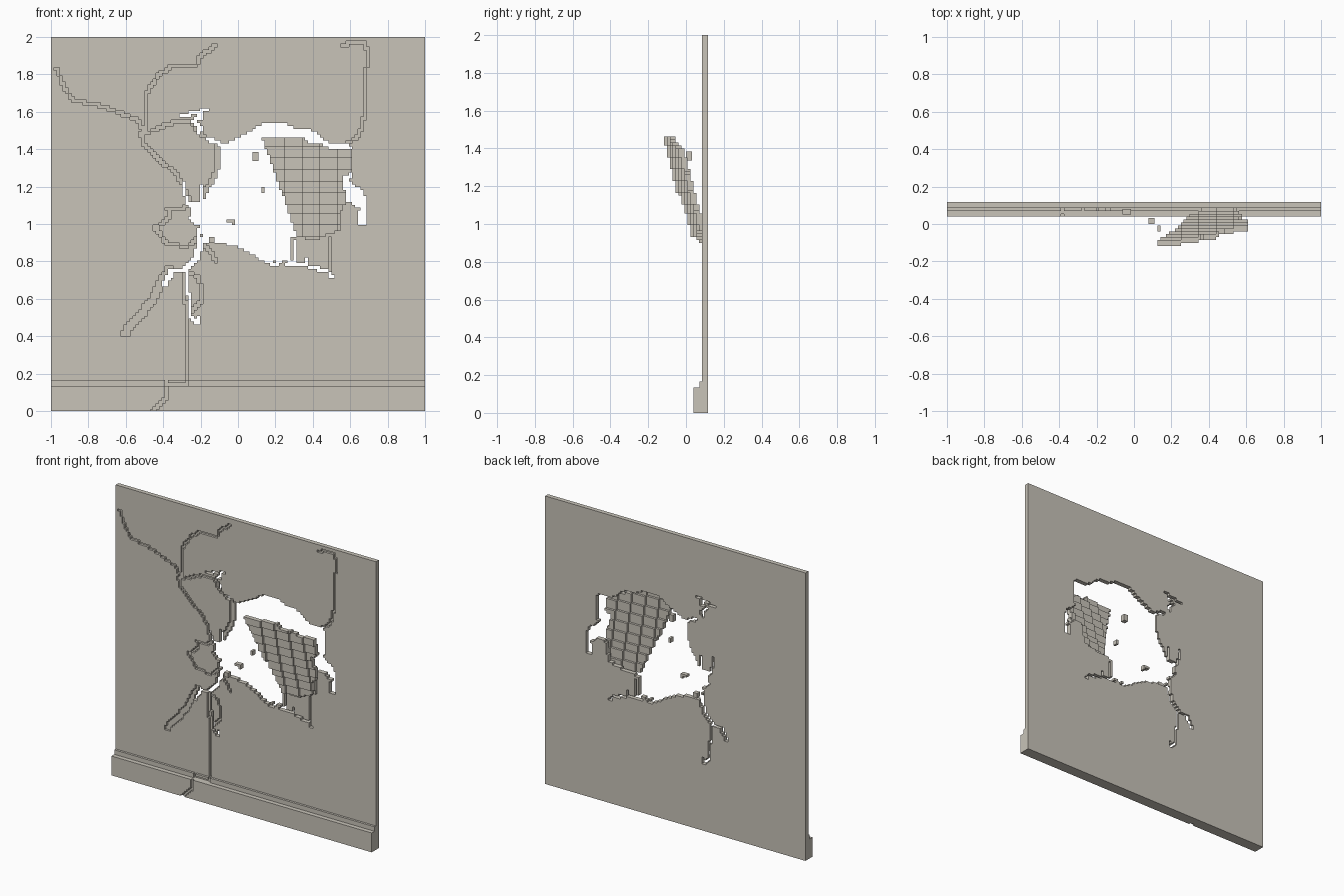
import bpy, bmesh, math

if "Cube" in bpy.data.objects:
    bpy.data.objects.remove(bpy.data.objects["Cube"])

H = 1 / 64          # block size
N = 128             # blocks across the wall
BACK = 7.5 * H      # rear plane of the wall

plaster = bpy.data.materials.new("warm_grey_plaster")
plaster.diffuse_color = (0.58, 0.55, 0.485, 1)
plaster.use_nodes = True
plaster.node_tree.nodes["Principled BSDF"].inputs["Base Color"].default_value = plaster.diffuse_color


def zc(k):
    """Row edge height; rows sit slightly low so the skirting lands right."""
    return min(max(k * H - 0.0065, 0), 2)


def cell(x, z):
    return math.floor((x + 1) / H), math.floor((z + 0.0065) / H)


def inside(x, z, poly):
    hit = False
    for (ax, az), (bx, bz) in zip(poly, poly[1:] + poly[:1]):
        if (az > z) != (bz > z) and x < (bx - ax) * (z - az) / (bz - az) + ax:
            hit = not hit
    return hit


def fill(poly):
    return {(i, k) for i in range(N) for k in range(N + 1)
            if inside(-1 + (i + .5) * H, (k + .5) * H - 0.0065, poly)}


def trace(path, width=1):
    """Blocks touched by a polyline."""
    out = set()
    for (ax, az), (bx, bz) in zip(path, path[1:]):
        n = int(math.hypot(bx - ax, bz - az) / H * 4) + 1
        for s in range(n + 1):
            i, k = cell(ax + (bx - ax) * s / n, az + (bz - az) * s / n)
            out |= {(i + d, k) for d in range(width)}
    return out


def build(name, cols):
    """Stepped solid from {(i, k): (front, back)} columns."""
    bm = bmesh.new()

    def quad(*pts):
        bm.faces.new([bm.verts.new(p) for p in pts])

    for (i, k), (f, b) in cols.items():
        x0, x1, z0, z1 = -1 + i * H, -1 + (i + 1) * H, zc(k), zc(k + 1)
        quad((x0, f, z0), (x1, f, z0), (x1, f, z1), (x0, f, z1))
        quad((x0, b, z0), (x0, b, z1), (x1, b, z1), (x1, b, z0))
        sides = [((1, 0), (x1, z0), (x1, z1)), ((-1, 0), (x0, z1), (x0, z0)),
                 ((0, 1), (x1, z1), (x0, z1)), ((0, -1), (x0, z0), (x1, z0))]
        for (di, dk), p, q in sides:
            nf, nb = cols.get((i + di, k + dk), (b, b))
            for lo, hi in ((f, min(b, nf)), (max(f, nb), b)):
                if hi - lo > 1e-5:
                    quad((p[0], lo, p[1]), (p[0], hi, p[1]),
                         (q[0], hi, q[1]), (q[0], lo, q[1]))
    bmesh.ops.remove_doubles(bm, verts=bm.verts, dist=1e-5)
    bmesh.ops.dissolve_limit(bm, angle_limit=0.01, verts=bm.verts, edges=bm.edges)
    me = bpy.data.meshes.new(name)
    bm.to_mesh(me)
    bm.free()
    me.materials.append(plaster)
    bpy.context.collection.objects.link(bpy.data.objects.new(name, me))


# Main breach through the wall
hole = fill([(-.1, 1.42), (0, 1.46), (.08, 1.5), (.13, 1.54), (.26, 1.54), (.3, 1.51),
             (.4, 1.5), (.47, 1.44), (.61, 1.42), (.61, 1.27), (.6, 1.23), (.66, 1.18),
             (.69, 1.13), (.69, 1.0), (.64, 1.0), (.65, 1.08), (.58, 1.13), (.53, 1.1),
             (.52, .98), (.4, .95), (.32, .94), (.28, .93), (.29, .8), (.22, .8),
             (.13, .81), (.03, .86), (-.02, .89), (-.2, .9), (-.2, .98), (-.26, 1.02),
             (-.25, 1.11), (-.19, 1.12), (-.12, 1.24), (-.1, 1.3)])

# Narrow splits that go right through
for path, w in [([(-.3, 1.58), (-.22, 1.595), (-.2, 1.57), (-.24, 1.55), (-.2, 1.52), (-.21, 1.48)], 1),
                ([(-.24, 1.59), (-.17, 1.61)], 1),
                ([(-.16, 1.45), (-.08, 1.42), (.02, 1.45)], 2),
                ([(-.29, 1.22), (-.28, 1.14), (-.25, 1.09)], 1),
                ([(-.2, 1.13), (-.19, 1.2)], 1),
                ([(-.21, .97), (-.22, .84), (-.25, .8), (-.28, .76), (-.36, .75), (-.4, .68)], 2),
                ([(-.28, .75), (-.27, .62)], 1),
                ([(-.26, .62), (-.25, .5), (-.21, .47), (-.21, .5)], 1),
                ([(.12, .82), (.2, .78), (.24, .81), (.3, .8), (.3, .9)], 1),
                ([(.25, .78), (.36, .78), (.36, .81)], 1),
                ([(.38, .77), (.48, .75), (.5, .72)], 1),
                ([(.58, 1.4), (.6, 1.28)], 1)]:
    hole |= trace(path, w)

# Shallow surface cracks
groove = set()
for path, w in [([(-.97, 1.83), (-.93, 1.73), (-.88, 1.66), (-.72, 1.63), (-.6, 1.58), (-.52, 1.55), (-.51, 1.48)], 1),
                ([(-.49, 1.5), (-.49, 1.7), (-.42, 1.8), (-.36, 1.84), (-.22, 1.85), (-.2, 1.9), (-.11, 1.96)], 1),
                ([(-.52, 1.48), (-.5, 1.42), (-.42, 1.34), (-.33, 1.27), (-.29, 1.2), (-.25, 1.1)], 1),
                ([(-.5, 1.48), (-.36, 1.54), (-.25, 1.55), (-.2, 1.48), (-.1, 1.42)], 1),
                ([(-.11, 1.42), (-.11, 1.3), (-.15, 1.22), (-.2, 1.14)], 2),
                ([(-.25, 1.09), (-.38, 1.08), (-.36, 1.04), (-.44, .98), (-.38, .89), (-.27, .88), (-.22, .92)], 1),
                ([(-.38, .76), (-.42, .7), (-.48, .58), (-.61, .43), (-.61, .41)], 3),
                ([(-.29, .76), (-.28, .55), (-.27, .2), (-.28, .15)], 1),
                ([(-.28, .75), (-.22, .72), (-.19, .65), (-.2, .58), (-.25, .54)], 1),
                ([(-.2, .9), (-.15, .85), (-.11, .8)], 1),
                ([(-.28, .145), (-.38, .15), (-.38, .07), (-.42, .03), (-.46, 0)], 1),
                ([(.485, .93), (.485, .73)], 1),
                ([(.59, 1.43), (.65, 1.48), (.68, 1.6), (.68, 1.8), (.7, 1.9), (.68, 1.97), (.56, 1.96)], 1)]:
    groove |= trace(path, w)

# Wall with stepped skirting, cracks cut one block deep
wall = {}
for i in range(N):
    for k in range(N + 1):
        if (i, k) not in hole:
            depth = (5 if k < 9 else 3 if k < 11 else 2) - ((i, k) in groove)
            wall[i, k] = (BACK - depth * H, BACK)
build("broken_wall", wall)

# Loose slab leaning out of the breach, stepped in both directions
slab = {}
for i, k in fill([(.12, 1.47), (.35, 1.47), (.36, 1.44), (.44, 1.43), (.5, 1.4), (.61, 1.4),
                  (.61, 1.28), (.56, 1.25), (.58, 1.12), (.55, 1.07), (.55, .97), (.42, .915),
                  (.32, .93), (.28, 1.03), (.24, 1.15), (.2, 1.26), (.17, 1.36)]):
    x, z = -1 + (i + .5) * H, (k + .5) * H - 0.0065
    step = max(0, math.floor((x - .16) / .092)) + max(0, math.floor((1.47 - z) / .06))
    slab[i, k] = (-BACK + step * H, -BACK + (step + 2) * H)
build("leaning_slab", slab)

# Flying chips: x, z, width, height, front y
chips = {}
for x, z, w, h, y in [(.085, 1.34, 2, 3, 0), (.135, 1.18, 1, 2, -.04), (-.05, 1.02, 3, 1, .05),
                      (-.02, 1.005, 1, 1, .05), (-.2, .94, 1, 1, .07), (-.15, .91, 2, 2, .07)]:
    ci, ck = cell(x, z)
    for a in range(w):
        for b in range(h):
            chips[ci + a, ck + b] = (y, y + 2 * H)
build("flying_chips", chips)
